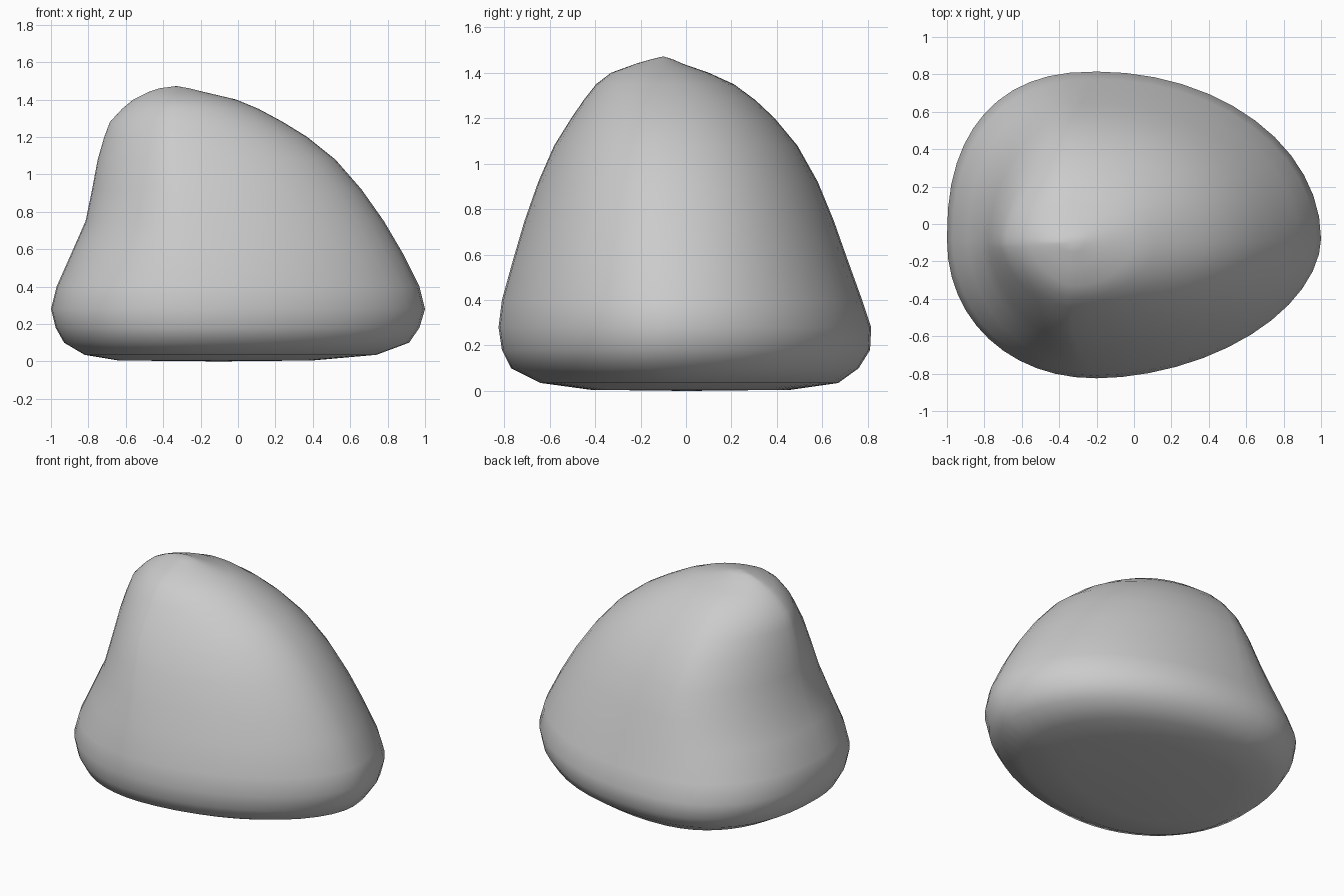
import bpy, bmesh
from math import cos, sin, pi, copysign

if "Cube" in bpy.data.objects:
    bpy.data.objects.remove(bpy.data.objects["Cube"])

# Silhouette levels: z, left x, right x, front y, back y
LEVELS = [
    (0.005, -0.64, 0.40, -0.42, 0.46),
    (0.035, -0.82, 0.74, -0.64, 0.67),
    (0.10, -0.93, 0.915, -0.77, 0.76),
    (0.18, -0.975, 0.97, -0.81, 0.81),
    (0.28, -1.00, 1.00, -0.825, 0.815),
    (0.40, -0.97, 0.97, -0.81, 0.775),
    (0.58, -0.89, 0.88, -0.76, 0.71),
    (0.75, -0.815, 0.78, -0.71, 0.65),
    (0.92, -0.78, 0.66, -0.65, 0.58),
    (1.08, -0.75, 0.52, -0.58, 0.49),
    (1.20, -0.715, 0.37, -0.505, 0.39),
    (1.28, -0.685, 0.24, -0.45, 0.305),
    (1.35, -0.62, 0.11, -0.395, 0.21),
    (1.40, -0.56, -0.01, -0.33, 0.10),
    (1.44, -0.48, -0.18, -0.22, -0.015),
    (1.46, -0.42, -0.26, -0.15, -0.06),
]
# Corner roundness for each quadrant (right-back, left-back, left-front, right-front)
BASE = (2.0, 2.4, 2.1, 1.85)
TOP = (2.1, 1.7, 1.55, 2.0)
SEGMENTS = 48


def section(bm, z, x0, x1, y0, y1):
    """One rounded, lopsided cross-section of the rock."""
    t = min(max((z - 0.3) / 0.8, 0), 1)
    cx = min(max(-0.2 - 0.13 * t, x0 + 0.03), x1 - 0.03)
    cy = -0.08 - 0.02 * t
    ring = []
    for i in range(SEGMENTS):
        a = 2 * pi * (i + 0.001) / SEGMENTS
        q = int(a / (pi / 2)) % 4
        p = 2 / (BASE[q] + (TOP[q] - BASE[q]) * t)
        u = copysign(abs(cos(a)) ** p, cos(a))
        v = copysign(abs(sin(a)) ** p, sin(a))
        x = cx + u * ((x1 - cx) if u > 0 else (cx - x0))
        y = cy + v * ((y1 - cy) if v > 0 else (cy - y0))
        ring.append(bm.verts.new((x, y, z)))
    return ring


# Loft the boulder from base to peak
bm = bmesh.new()
rings = [section(bm, *level) for level in LEVELS]
for low, high in zip(rings, rings[1:]):
    for i in range(SEGMENTS):
        j = (i + 1) % SEGMENTS
        bm.faces.new((low[i], low[j], high[j], high[i]))

# Gently domed base and rounded peak
foot = bm.verts.new((-0.1, 0, 0))
peak = bm.verts.new((-0.33, -0.1, 1.472))
for i in range(SEGMENTS):
    j = (i + 1) % SEGMENTS
    bm.faces.new((rings[0][j], rings[0][i], foot))
    bm.faces.new((rings[-1][i], rings[-1][j], peak))

bmesh.ops.recalc_face_normals(bm, faces=bm.faces)
for f in bm.faces:
    f.smooth = True
mesh = bpy.data.meshes.new("boulder")
bm.to_mesh(mesh)
bm.free()
boulder = bpy.data.objects.new("boulder", mesh)
bpy.context.collection.objects.link(boulder)
